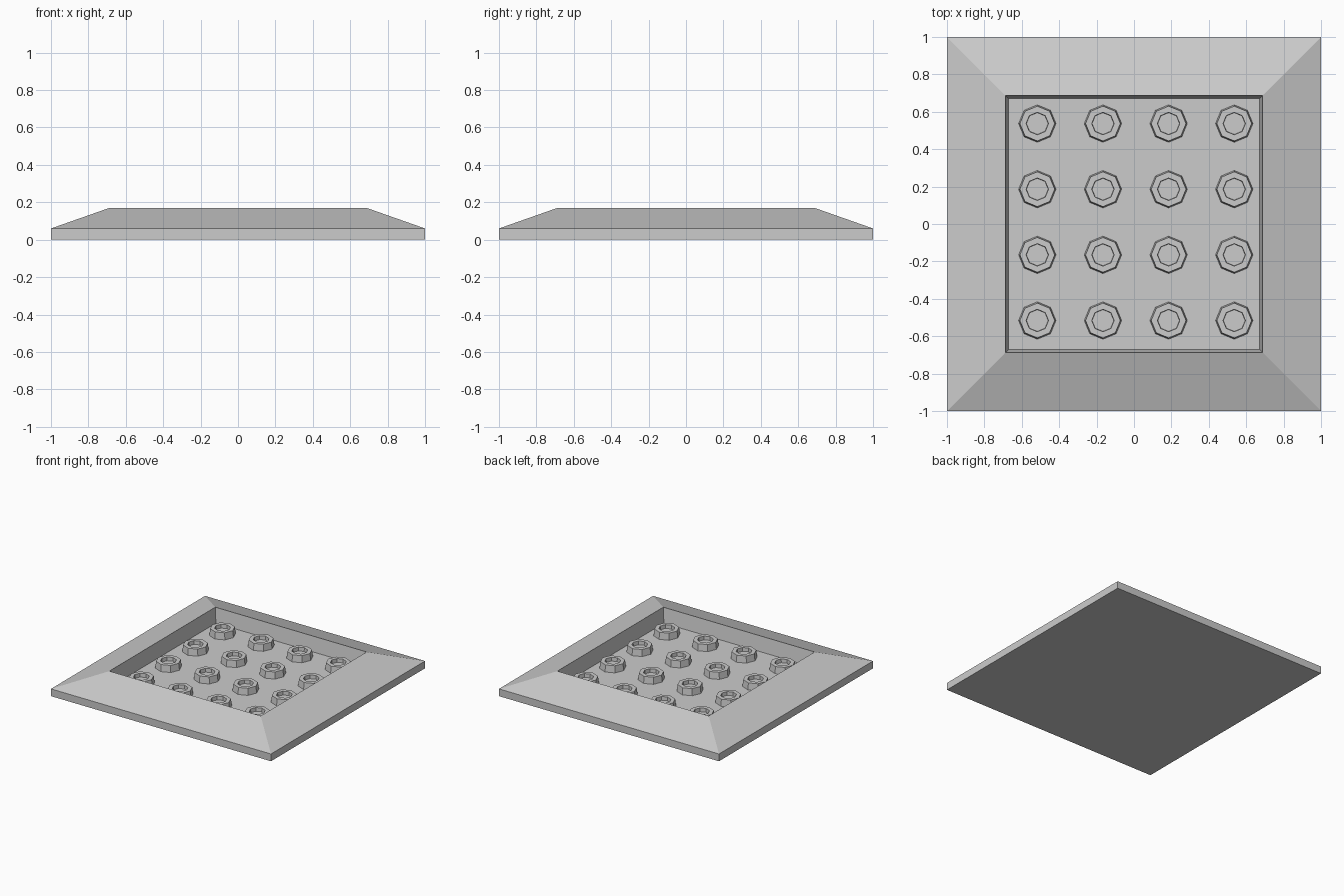
import bpy, bmesh
from math import cos, sin, pi

if "Cube" in bpy.data.objects:
    bpy.data.objects.remove(bpy.data.objects["Cube"])


def lofted(name, sides, rings, location=(0, 0, 0), phase=0.0):
    """Stack (radius, z) rings of a regular polygon and cap both ends."""
    bm = bmesh.new()
    loops = [[bm.verts.new((r * cos(phase + 2 * pi * i / sides),
                            r * sin(phase + 2 * pi * i / sides), z))
              for i in range(sides)] for r, z in rings]
    for a, b in zip(loops, loops[1:]):
        for i in range(sides):
            j = (i + 1) % sides
            bm.faces.new((a[i], a[j], b[j], b[i]))
    bm.faces.new(loops[0][::-1])
    bm.faces.new(loops[-1])
    mesh = bpy.data.meshes.new(name)
    bm.to_mesh(mesh)
    bm.free()
    obj = bpy.data.objects.new(name, mesh)
    obj.location = location
    bpy.context.collection.objects.link(obj)
    return obj


# Square plate: thin edge, sloped border, recessed tray
FLOOR = 0.05
half_widths = [(1.0, 0.0), (1.0, 0.06), (0.688, 0.17), (0.67, FLOOR)]
lofted("bevelled_tray", 4, [(w * 2 ** 0.5, z) for w, z in half_widths], phase=pi / 4)

# Grid of hollow octagonal studs, slightly off centre in the tray
TOP = 0.105
stud_profile = [(0.1, FLOOR), (0.093, TOP), (0.06, TOP), (0.058, TOP - 0.03)]
for row in range(4):
    for col in range(4):
        lofted(f"stud_{row}_{col}", 8, stud_profile,
               (-0.517 + 0.351 * col, -0.516 + 0.351 * row, 0))
